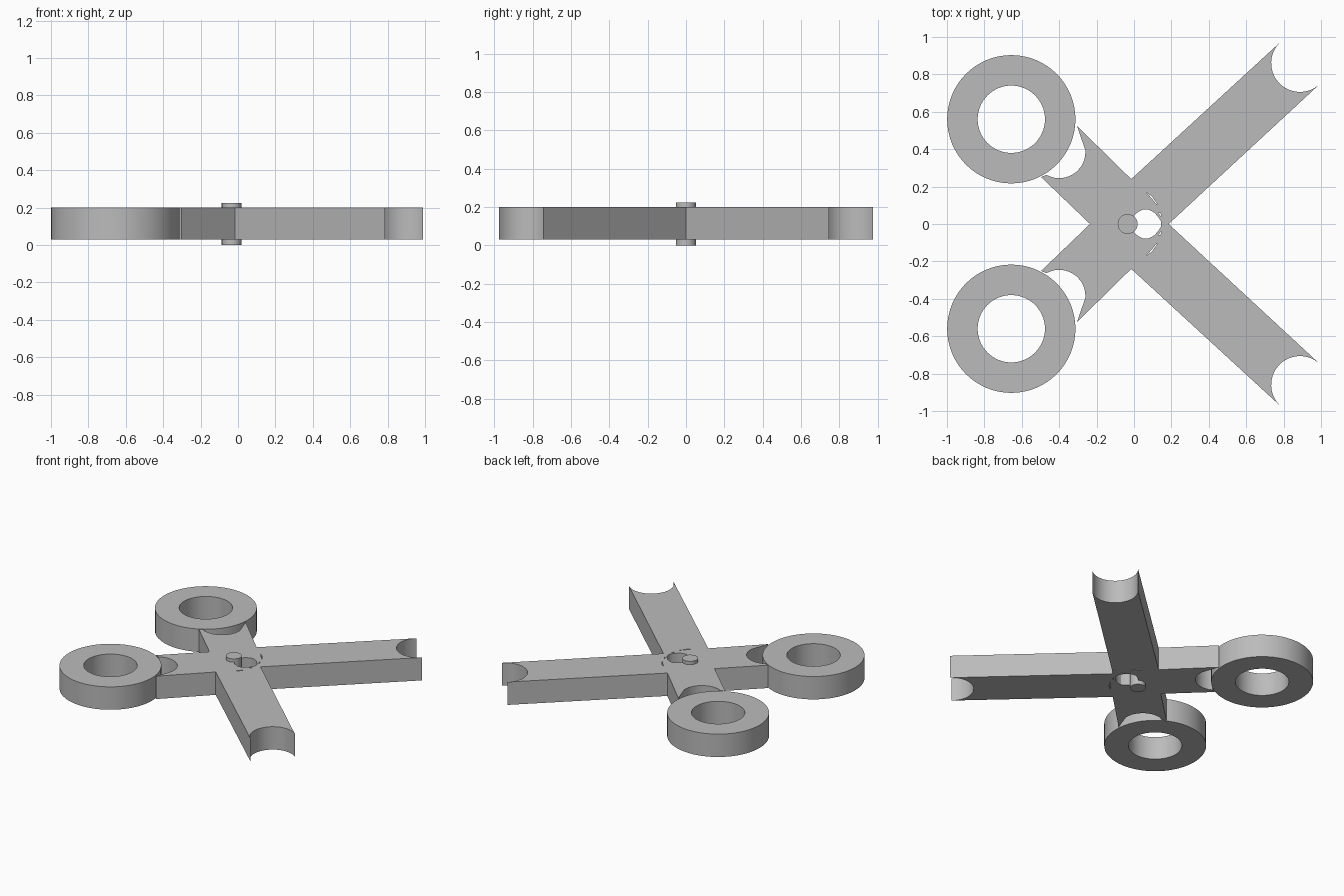
import bpy
import math

cube = bpy.data.objects.get("Cube")
if cube:
    bpy.data.objects.remove(cube, do_unlink=True)

BOTTOM, TOP = 0.03, 0.20

grey = bpy.data.materials.new("plain grey")
grey.use_nodes = True
grey.diffuse_color = (0.5, 0.5, 0.5, 1)
grey.node_tree.nodes["Principled BSDF"].inputs["Base Color"].default_value = (0.5, 0.5, 0.5, 1)


def arc(cx, cy, r, start, end, steps):
    """Points along a circular arc, angles in degrees."""
    angles = [math.radians(start + (end - start) * i / steps) for i in range(steps + 1)]
    return [(cx + r * math.cos(a), cy + r * math.sin(a)) for a in angles]


def circle(cx, cy, r, steps=64):
    return arc(cx, cy, r, 0, 360, steps)[:-1]


def flip(points):
    return [(x, -y) for x, y in reversed(points)]


def plate(name, outlines, low, high):
    """Extrude flat outlines; inner outlines become holes."""
    curve = bpy.data.curves.new(name + "_outline", "CURVE")
    curve.dimensions = "2D"
    curve.fill_mode = "BOTH"
    curve.extrude = (high - low) / 2
    for points in outlines:
        spline = curve.splines.new("POLY")
        spline.points.add(len(points) - 1)
        for target, (x, y) in zip(spline.points, points):
            target.co = (x, y, 0, 1)
        spline.use_cyclic_u = True
    obj = bpy.data.objects.new(name, curve)
    bpy.context.collection.objects.link(obj)
    bpy.ops.object.select_all(action="DESELECT")
    obj.select_set(True)
    bpy.context.view_layer.objects.active = obj
    bpy.ops.object.convert(target="MESH")
    obj = bpy.context.object
    mesh = obj.data
    # Close the seams between caps and walls
    bpy.ops.object.mode_set(mode="EDIT")
    bpy.ops.mesh.select_all(action="SELECT")
    bpy.ops.mesh.remove_doubles(threshold=0.0001)
    bpy.ops.mesh.normals_make_consistent(inside=False)
    bpy.ops.object.mode_set(mode="OBJECT")
    obj.location.z = (low + high) / 2
    mesh.materials.clear()
    mesh.materials.append(grey)
    bpy.ops.object.shade_smooth_by_angle(angle=math.radians(30))
    return obj


# Crossed blades: back half of the outline, then mirrored to the front
tip_turn = math.degrees(math.atan2(0.745 - 0.975, 0.99 - 0.785))
blade = [(0.99, 0.745)]
blade += arc(0.8875, 0.86, 0.154, tip_turn, tip_turn - 180, 24)[1:-1]
blade += [(0.785, 0.975), (-0.015, 0.24), (-0.305, 0.525)]
blade += arc(-0.40, 0.385, 0.14, 4, -119, 18)
blade += [(-0.497, 0.251)]
cross = [(0.185, 0)] + blade + [(-0.235, 0)] + flip(blade)

# Pivot slot and the thin slits beside it
slot_side = [(0.145, 0.012), (0.135, 0.03), (0.11, 0.06), (0.08, 0.077), (0.05, 0.079), (0.015, 0.06), (-0.02, 0.02)]
slot = slot_side + flip(slot_side)
slit = [(0.065, 0.17), (0.095, 0.148), (0.127, 0.103), (0.118, 0.108), (0.092, 0.14)]
nick = [(0.13, 0.06), (0.142, 0.058), (0.147, 0.04), (0.139, 0.046)]
plate("crossed_blades", [cross, slot, slit, flip(slit), nick, flip(nick)], BOTTOM, TOP)

# Finger rings
for side, y in (("back", 0.56), ("front", -0.56)):
    plate(side + "_finger_ring", [circle(-0.656, y, 0.343), circle(-0.656, y, 0.18)], BOTTOM, TOP)

# Pivot pin
plate("pivot_pin", [circle(-0.034, 0, 0.053, 40)], 0, 0.225)
